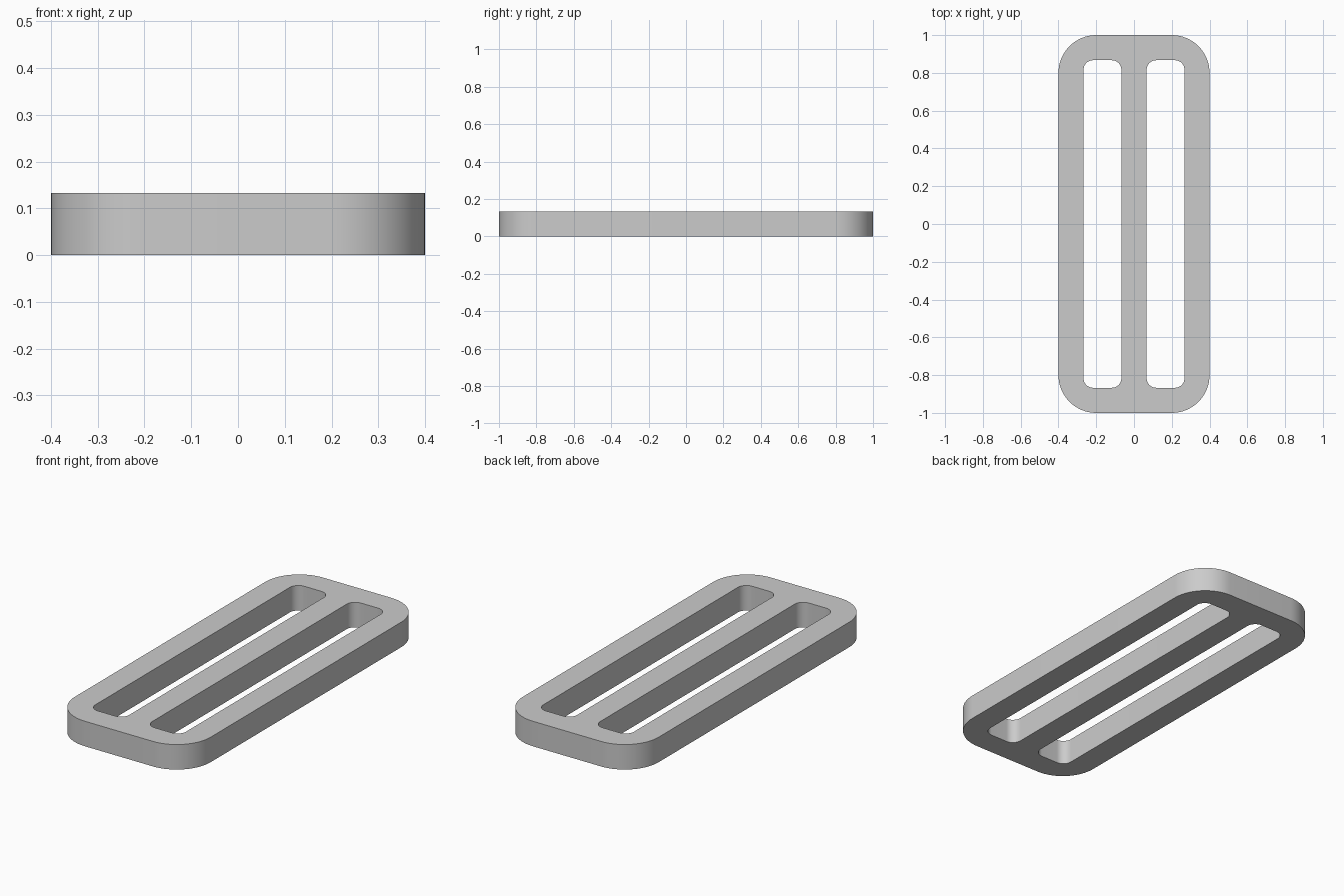
import bpy
import bmesh
from math import cos, sin, pi, radians

cube = bpy.data.objects.get("Cube")
if cube:
    bpy.data.objects.remove(cube, do_unlink=True)

THICK = 0.133
STEPS = 16

grey = bpy.data.materials.new("light grey")
grey.use_nodes = True
colour = (0.6, 0.6, 0.6, 1)
grey.diffuse_color = colour
grey.node_tree.nodes["Principled BSDF"].inputs["Base Color"].default_value = colour


def rounded_rect(curve, cx, half_x, half_y, radius):
    """Add a closed rounded rectangle outline to a flat curve."""
    points = []
    corners = [(1, 1), (-1, 1), (-1, -1), (1, -1)]
    for quarter, (sx, sy) in enumerate(corners):
        for i in range(STEPS + 1):
            a = (quarter + i / STEPS) * pi / 2
            points.append((cx + sx * (half_x - radius) + radius * cos(a),
                           sy * (half_y - radius) + radius * sin(a), 0, 1))
    spline = curve.splines.new('POLY')
    spline.points.add(len(points) - 1)
    for p, co in zip(spline.points, points):
        p.co = co
    spline.use_cyclic_u = True


# Frame outline with two strap slots, extruded to a plate
curve = bpy.data.curves.new("buckle_profile", 'CURVE')
curve.dimensions = '2D'
curve.fill_mode = 'BOTH'
curve.extrude = THICK / 2
rounded_rect(curve, 0, 0.4, 1.0, 0.2)
for side in (-1, 1):
    rounded_rect(curve, side * 0.167, 0.1, 0.867, 0.05)

buckle = bpy.data.objects.new("strap_slider_buckle", curve)
bpy.context.collection.objects.link(buckle)
bpy.ops.object.select_all(action='DESELECT')
buckle.select_set(True)
bpy.context.view_layer.objects.active = buckle
bpy.ops.object.convert(target='MESH')
buckle = bpy.context.object

# Weld the caps to the walls and rest the plate on the ground
bm = bmesh.new()
bm.from_mesh(buckle.data)
bmesh.ops.remove_doubles(bm, verts=bm.verts, dist=0.0005)
bmesh.ops.translate(bm, verts=bm.verts, vec=(0, 0, THICK / 2))
bmesh.ops.recalc_face_normals(bm, faces=bm.faces)
bm.to_mesh(buckle.data)
bm.free()

buckle.data.materials.clear()
buckle.data.materials.append(grey)
bpy.ops.object.shade_smooth_by_angle(angle=radians(30))
